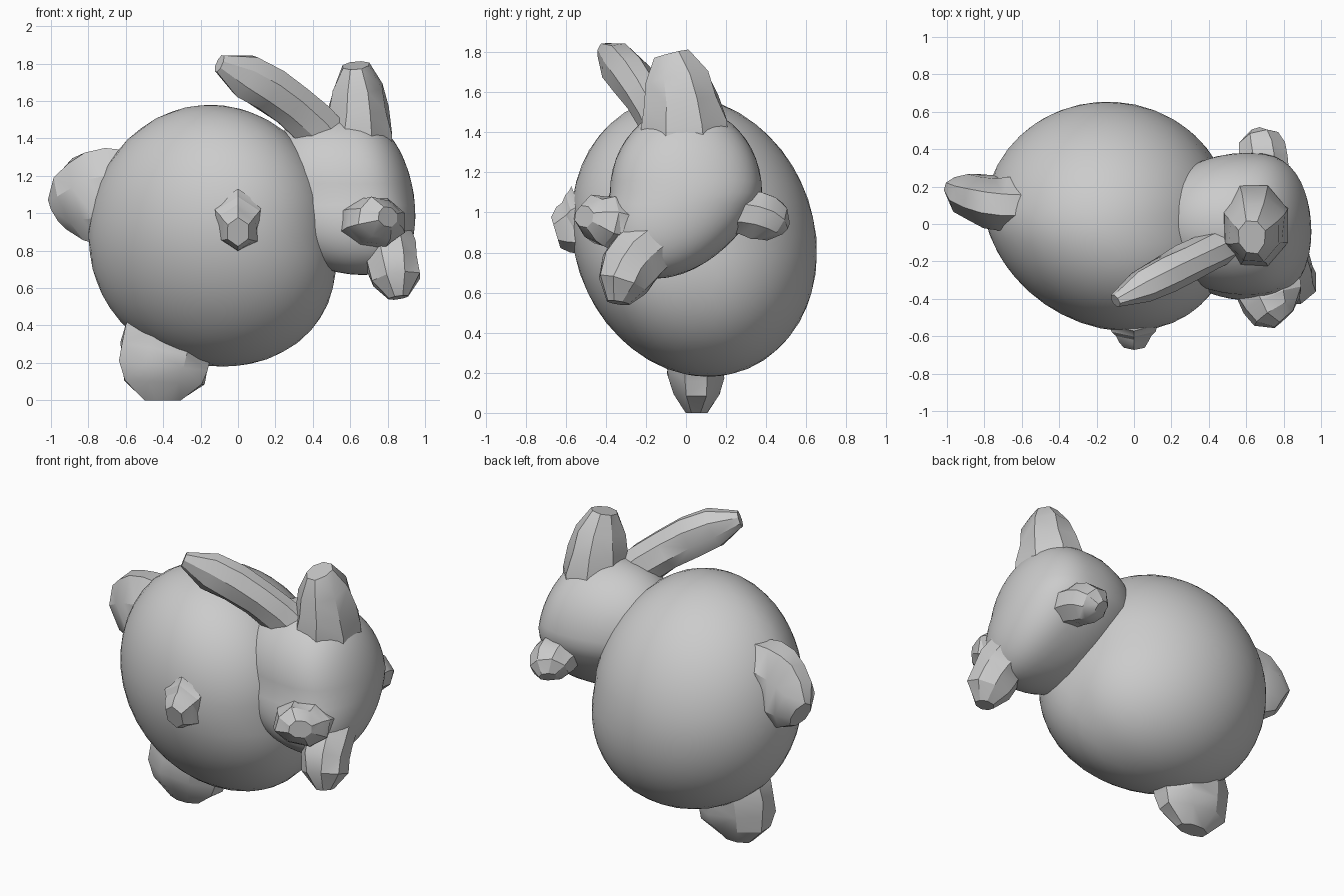
import bpy, bmesh, math, random
from mathutils import Vector

random.seed(4)
if "Cube" in bpy.data.objects:
    bpy.data.objects.remove(bpy.data.objects["Cube"])

grey = bpy.data.materials.new("plain_grey")
grey.use_nodes = True
grey.diffuse_color = (0.6, 0.6, 0.6, 1)
grey.node_tree.nodes["Principled BSDF"].inputs["Base Color"].default_value = grey.diffuse_color

X, Y = Vector((1, 0, 0)), Vector((0, 1, 0))


def finish(name, bm, angle):
    """Turn a bmesh into a shaded grey object."""
    bmesh.ops.recalc_face_normals(bm, faces=bm.faces)
    mesh = bpy.data.meshes.new(name)
    bm.to_mesh(mesh)
    bm.free()
    mesh.materials.append(grey)
    part = bpy.data.objects.new(name, mesh)
    bpy.context.collection.objects.link(part)
    bpy.ops.object.select_all(action='DESELECT')
    part.select_set(True)
    bpy.context.view_layer.objects.active = part
    bpy.ops.object.shade_smooth_by_angle(angle=math.radians(angle))


def blob(name, centre, radii, warp, detail):
    """Smooth ellipsoid, bent by a warp rule around its own centre."""
    bm = bmesh.new()
    bmesh.ops.create_icosphere(bm, subdivisions=detail, radius=1)
    for vert in bm.verts:
        local = vert.co * Vector(radii)
        vert.co = Vector(centre) + Vector(warp(local.x, local.y, local.z))
    finish(name, bm, 40)


def limb(name, start, bend, end, axis, along, across, taper=4, sides=8, rings=5):
    """Faceted limb on a curved path, narrowing to a blunt tip."""
    start, bend, end = Vector(start), Vector(bend), Vector(end)
    bm = bmesh.new()
    loops = []
    for i in range(rings + 1):
        t = i / rings
        centre = start.lerp(bend, t).lerp(bend.lerp(end, t), t)
        forward = (bend - start).lerp(end - bend, t).normalized()
        u = (axis - forward * axis.dot(forward)).normalized()
        v = forward.cross(u)
        size = math.sqrt(1 - 0.85 * t ** taper)
        loop = []
        for k in range(sides):
            a = math.tau * (k + 0.5) / sides
            r = size * random.uniform(0.94, 1.08)
            loop.append(bm.verts.new(
                centre + u * math.cos(a) * along * r + v * math.sin(a) * across * r))
        loops.append(loop)
    for low, high in zip(loops, loops[1:]):
        for k in range(sides):
            n = (k + 1) % sides
            bm.faces.new((low[k], low[n], high[n], high[k]))
    bm.faces.new(loops[0])
    bm.faces.new(loops[-1])
    bmesh.ops.triangulate(bm, faces=bm.faces)
    finish(name, bm, 28)


def body_warp(x, y, z):
    """Full underside, with the belly pushed toward the head."""
    low, front = max(0, -z), max(0, -y)
    return x * (1 + 0.15 * low) + 0.1 * low + 0.2 * front, y - 0.1 * z, z


def head_warp(x, y, z):
    """Flat face on one side, long neck on the other, chin pushed forward."""
    wide = 0.34 * (x / 0.34) ** 0.7 if x > 0 else 1.5 * x
    return wide - 0.15 * z, y - 0.35 * max(0, -z), z


blob("body", (-0.15, 0.04, 0.88), (0.65, 0.61, 0.7), body_warp, 4)
blob("head", (0.6, 0, 1.1), (0.34, 0.38, 0.43), head_warp, 4)

# Ears: one short and upright, one long and swept over the body
limb("short_ear", (0.62, 0, 1.2), (0.66, 0, 1.5), (0.63, -0.07, 1.79), X, 0.2, 0.24, taper=2)
limb("long_ear", (0.5, -0.1, 1.38), (0.25, -0.22, 1.65), (-0.1, -0.41, 1.8), Y, 0.1, 0.13, taper=8)

# Stubby limbs around the head
limb("rear_head_limb", (0.7, 0.2, 1), (0.7, 0.4, 1), (0.65, 0.48, 0.92), X, 0.14, 0.12, taper=6)
limb("upper_front_limb", (0.7, -0.2, 0.9), (0.7, -0.4, 0.97), (0.8, -0.51, 0.98), X, 0.18, 0.14)
limb("lower_front_limb", (0.78, -0.1, 0.9), (0.82, -0.3, 0.8), (0.86, -0.34, 0.55), X, 0.15, 0.15, taper=6)

# Paws and nub on the body
limb("side_paw", (-0.6, 0.1, 1.1), (-0.8, 0.1, 1.1), (-0.96, 0.2, 1), Y, 0.15, 0.27, taper=3)
limb("bottom_paw", (-0.34, 0.05, 0.4), (-0.4, 0.05, 0.25), (-0.4, 0.05, 0), X, 0.26, 0.15, taper=5)
limb("front_nub", (0, -0.5, 0.95), (0, -0.55, 0.93), (0, -0.65, 0.9), X, 0.16, 0.2, taper=1, sides=6)
